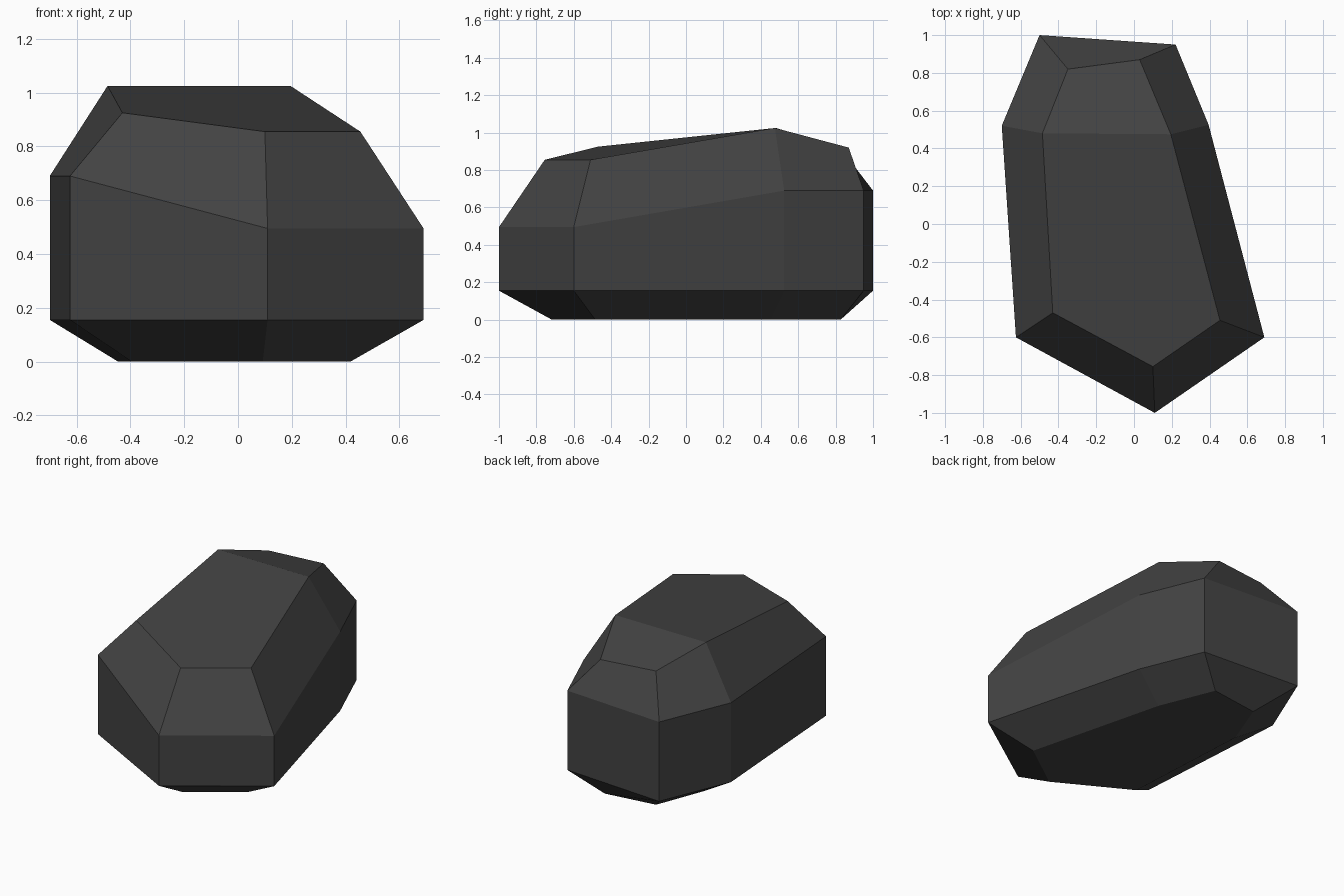
import bpy
import bmesh

# Remove the default cube only
default_cube = bpy.data.objects.get("Cube")
if default_cube:
    bpy.data.objects.remove(default_cube, do_unlink=True)

# Single stone colour
stone_colour = (0.056, 0.056, 0.056, 1.0)
stone = bpy.data.materials.new("dark grey stone")
stone.use_nodes = True
stone.diffuse_color = stone_colour
shader = next(node for node in stone.node_tree.nodes if node.type == "BSDF_PRINCIPLED")
shader.inputs["Base Color"].default_value = stone_colour
shader.inputs["Roughness"].default_value = 0.9

# Seven-sided outline of the vertical walls, counter-clockwise from the front tip
outline = [(0.11, -1), (0.69, -0.6), (0.395, 0.525), (0.22, 0.95),
           (-0.5, 1), (-0.7, 0.52), (-0.625, -0.6)]
shoulder_heights = [0.495] * 2 + [0.69] * 5

# Smaller outline of the crown, with its sloping heights
crown = [(0.1, -0.755), (0.455, -0.51), (0.195, 0.475), (0.03, 0.87),
         (-0.35, 0.82), (-0.485, 0.48), (-0.43, -0.47)]
crown_heights = [0.855, 0.855, 1.025, 0.92, 0.925, 1.025, 0.925]


def add_ring(bm, points, heights, scale_x=1.0, scale_y=1.0):
    """Add one loop of vertices at the given heights."""
    return [bm.verts.new((x * scale_x, y * scale_y, z))
            for (x, y), z in zip(points, heights)]


def bridge(bm, lower, upper):
    """Join two loops with a band of quads."""
    count = len(lower)
    for i in range(count):
        j = (i + 1) % count
        bm.faces.new((lower[i], lower[j], upper[j], upper[i]))


# Stack the loops: base, wall foot, shoulder, crown
bm = bmesh.new()
sides = len(outline)
rings = [
    add_ring(bm, crown, [0.0] * sides, 0.92, 0.95),
    add_ring(bm, outline, [0.155] * sides),
    add_ring(bm, outline, shoulder_heights),
    add_ring(bm, crown, crown_heights),
]
for lower, upper in zip(rings, rings[1:]):
    bridge(bm, lower, upper)

# Flat underside, and a crown split along its ridge
base, top = rings[0], rings[-1]
bm.faces.new(list(reversed(base)))
bm.faces.new(top[:3] + top[5:])
bm.faces.new(top[2:6])
bmesh.ops.recalc_face_normals(bm, faces=bm.faces[:])

# Flat-shaded rock object
mesh = bpy.data.meshes.new("rock")
bm.to_mesh(mesh)
bm.free()
mesh.materials.append(stone)
rock = bpy.data.objects.new("rock", mesh)
bpy.context.collection.objects.link(rock)
